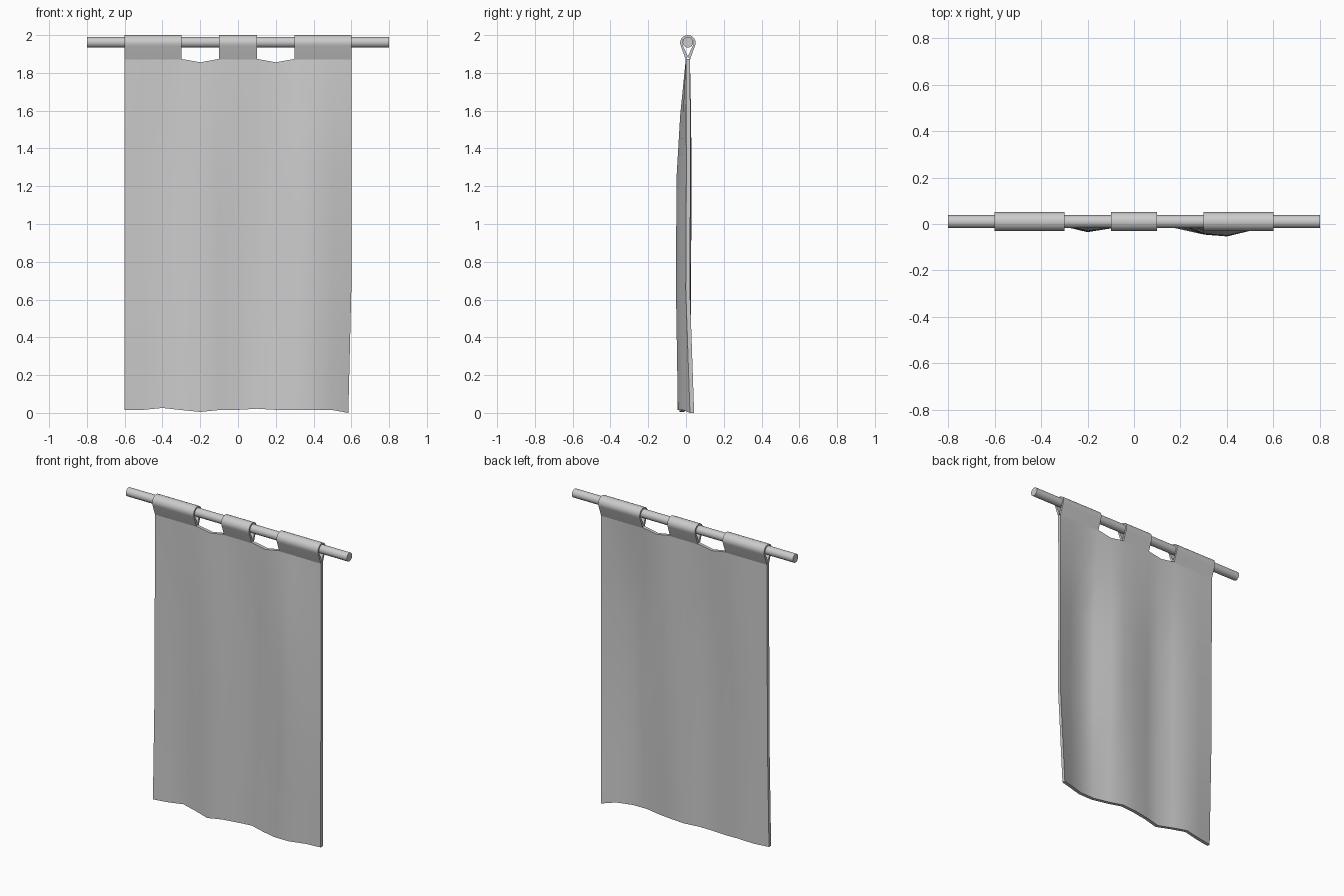
import bpy, bmesh, math

if "Cube" in bpy.data.objects:
    bpy.data.objects.remove(bpy.data.objects["Cube"])

CY = 0.01            # depth of the rod axis
HALF = 0.011         # half thickness of the cloth


def finish(name, bm):
    bmesh.ops.recalc_face_normals(bm, faces=bm.faces)
    me = bpy.data.meshes.new(name)
    bm.to_mesh(me)
    bm.free()
    ob = bpy.data.objects.new(name, me)
    bpy.context.collection.objects.link(ob)
    bpy.ops.object.select_all(action='DESELECT')
    ob.select_set(True)
    bpy.context.view_layer.objects.active = ob
    bpy.ops.object.shade_smooth_by_angle(angle=math.radians(40))
    return ob


# Rod
bpy.ops.mesh.primitive_cylinder_add(vertices=16, radius=0.028, depth=1.6,
                                    location=(0, CY, 1.962),
                                    rotation=(0, math.pi / 2, 0))
bpy.context.object.name = "rod"
bpy.ops.object.shade_smooth_by_angle(angle=math.radians(40))


# Hanging loops: a teardrop band wrapped round the rod
def hanging_loop(name, x0, x1):
    angles = [math.radians(-25 + 230 * i / 14) for i in range(15)]

    def arc(r):
        return [(CY + r * math.cos(a), 1.959 + r * math.sin(a)) for a in angles]

    outer = [(CY + HALF, 1.87)] + arc(0.041) + [(CY - HALF, 1.87)]
    inner = [(CY, 1.887)] + arc(0.030) + [(CY, 1.887)]
    bm = bmesh.new()
    rows = [[bm.verts.new((x, y, z)) for y, z in pts]
            for pts in (outer, inner) for x in (x0, x1)]
    o0, o1, i0, i1 = rows
    for k in range(len(outer) - 1):
        for a, b in ((o0, o1), (i0, i1), (o0, i0), (o1, i1)):
            bm.faces.new((a[k], a[k + 1], b[k + 1], b[k]))
    bmesh.ops.remove_doubles(bm, verts=bm.verts, dist=1e-5)
    # close the foot where both strands meet the panel
    bmesh.ops.holes_fill(bm, edges=[e for e in bm.edges if e.is_boundary])
    finish(name, bm)


for name, x0, x1 in (("loop_left", -0.6, -0.3), ("loop_middle", -0.1, 0.1),
                     ("loop_right", 0.3, 0.6)):
    hanging_loop(name, x0, x1)

# Hanging cloth panel: gentle vertical folds that grow downwards
fold = [0.0, 0.006, 0.012, -0.004, -0.026, -0.012, 0.006,
        0.010, 0.006, -0.038, -0.046, -0.022, 0.006]
low_fold = [-0.012, 0.004, 0.016, 0.0, -0.024, -0.008, 0.008,
            0.010, -0.012, -0.034, -0.032, -0.004, 0.032]
hem = [0.015, 0.016, 0.026, 0.015, 0.005, 0.015, 0.016,
       0.022, 0.016, 0.015, 0.015, 0.015, 0.0]
levels = [1.0, 0.84, 0.67, 0.5, 0.35, 0.17, 0.0]
bm = bmesh.new()
sides = []
for s in (-1, 1):
    grid = []
    for t in levels:
        grow = math.sin(min(1, (1 - t) / 0.38) * math.pi / 2)
        low = max(0, 1 - t / 0.35)
        row = []
        for c in range(13):
            x = -0.6 + c * 0.1 - (0.016 * low if c == 12 else 0)
            top = 1.856 if c in (4, 8) else 1.874
            y = CY * t + grow * (fold[c] * (1 - low) + low_fold[c] * low)
            row.append(bm.verts.new((x, y + s * HALF, hem[c] + (top - hem[c]) * t)))
        grid.append(row)
    for r in range(len(levels) - 1):
        for c in range(12):
            bm.faces.new((grid[r][c], grid[r][c + 1],
                          grid[r + 1][c + 1], grid[r + 1][c]))
    sides.append(grid)
# border strips joining front and back
rims = [g[0] + [r[12] for r in g[1:]] + g[-1][11::-1] + [r[0] for r in g[-2:0:-1]]
        for g in sides]
n = len(rims[0])
for k in range(n):
    j = (k + 1) % n
    bm.faces.new((rims[0][k], rims[0][j], rims[1][j], rims[1][k]))
finish("cloth_panel", bm)
